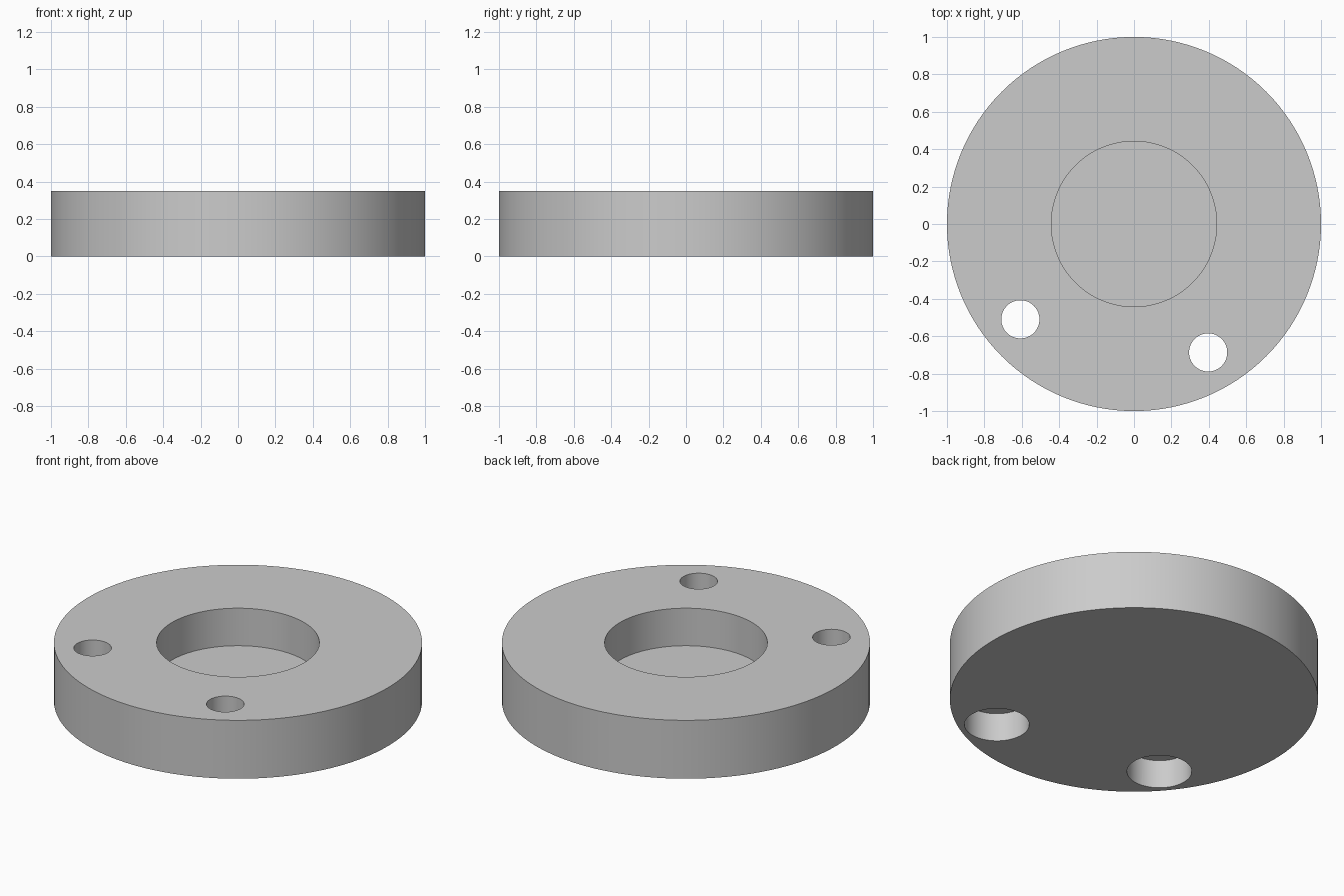
import bpy
from math import cos, sin, radians

HEIGHT = 0.35
POCKET_RADIUS, POCKET_FLOOR = 0.442, 0.125
BOLT_CIRCLE, HOLE_RADIUS = 0.793, 0.102
BORE_RADIUS, BORE_DEPTH = 0.176, 0.17
OVERSHOOT = 0.1

cube = bpy.data.objects.get("Cube")
if cube:
    bpy.data.objects.remove(cube, do_unlink=True)


def cylinder(name, radius, bottom, top, x=0, y=0, sides=128):
    bpy.ops.mesh.primitive_cylinder_add(
        vertices=sides, radius=radius, depth=top - bottom,
        location=(x, y, (bottom + top) / 2))
    obj = bpy.context.object
    obj.name = name
    return obj


def cut(body, cutter):
    cutter.hide_render = True
    mod = body.modifiers.new(cutter.name, "BOOLEAN")
    mod.operation = "DIFFERENCE"
    mod.solver = "EXACT"
    mod.object = cutter
    bpy.context.view_layer.objects.active = body
    bpy.ops.object.modifier_apply(modifier=mod.name)
    bpy.data.objects.remove(cutter, do_unlink=True)


# Solid round disc
disc = cylinder("flange_disc", 1, 0, HEIGHT)

# Blind central pocket, open at the top
cut(disc, cylinder("pocket_cutter", POCKET_RADIUS, POCKET_FLOOR, HEIGHT + OVERSHOOT))

# Two through holes, counterbored from below
for angle in (220, 300):
    x = BOLT_CIRCLE * cos(radians(angle))
    y = BOLT_CIRCLE * sin(radians(angle))
    cut(disc, cylinder("hole_cutter", HOLE_RADIUS, -OVERSHOOT, HEIGHT + OVERSHOOT, x, y, 64))
    cut(disc, cylinder("bore_cutter", BORE_RADIUS, -OVERSHOOT, BORE_DEPTH, x, y, 64))

# Plain grey finish
grey = bpy.data.materials.new("light_grey")
grey.use_nodes = True
colour = (0.6, 0.6, 0.6, 1)
grey.diffuse_color = colour
grey.node_tree.nodes["Principled BSDF"].inputs["Base Color"].default_value = colour
disc.data.materials.clear()
disc.data.materials.append(grey)
for face in disc.data.polygons:
    face.material_index = 0

# Smooth walls with crisp rims
bpy.ops.object.select_all(action="DESELECT")
disc.select_set(True)
bpy.context.view_layer.objects.active = disc
bpy.ops.object.shade_smooth_by_angle(angle=radians(30))
